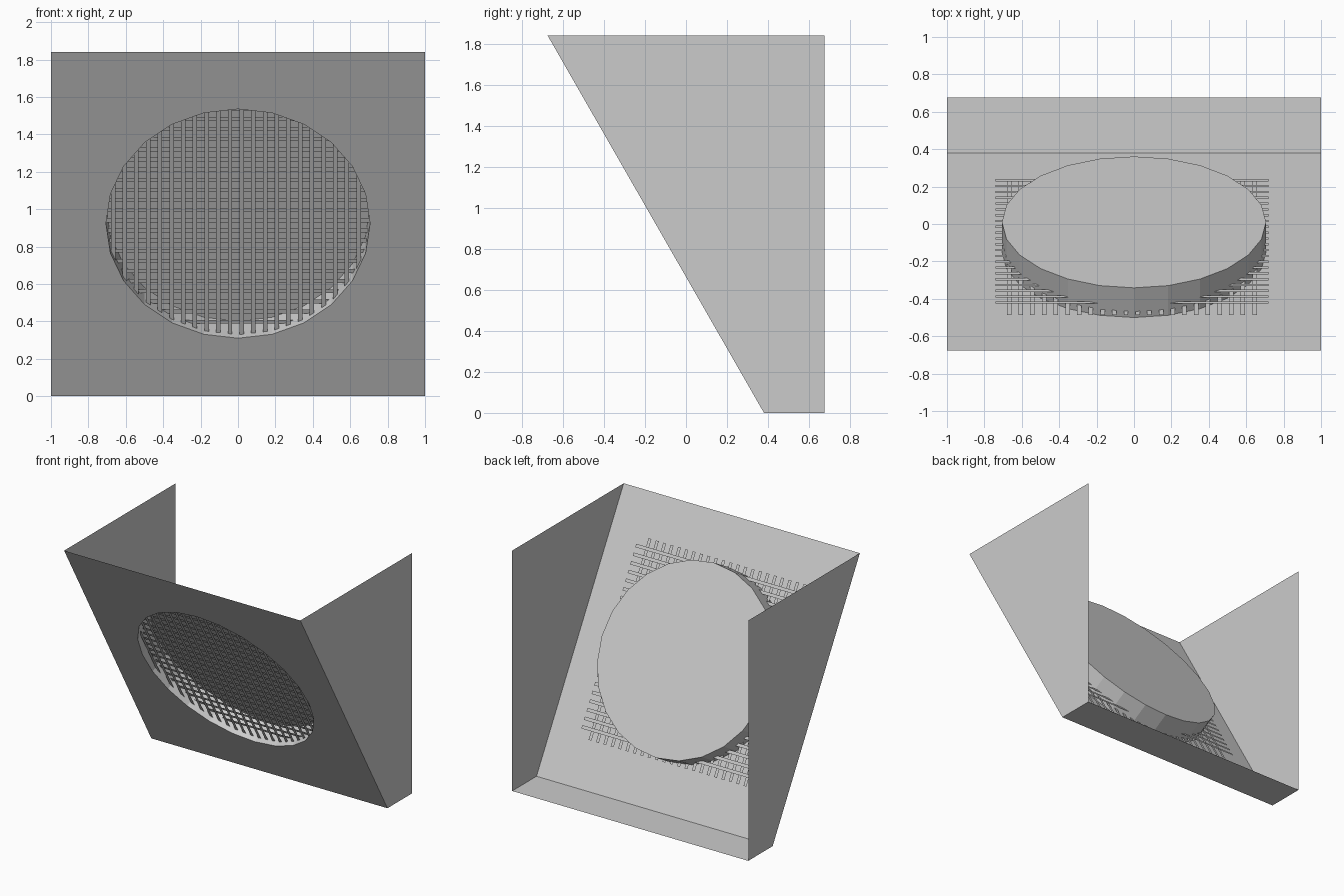
import bpy
import bmesh
import math
from mathutils import Vector

cube = bpy.data.objects.get("Cube")
if cube:
    bpy.data.objects.remove(cube)

grey = bpy.data.materials.new("plain grey")
grey.use_nodes = True
grey.diffuse_color = (0.6, 0.6, 0.6, 1)
grey.node_tree.nodes["Principled BSDF"].inputs["Base Color"].default_value = (0.6, 0.6, 0.6, 1)

# Main outline of the bent sheet
HALF_W, BACK, HEIGHT, FOLD = 1.0, 0.675, 1.84, 0.38
top_edge = Vector((0, -BACK, HEIGHT))
fold_edge = Vector((0, FOLD, 0))
up = (top_edge - fold_edge).normalized()      # up the slope
inward = Vector((0, up.z, -up.y))             # away from the front of the slope
centre = fold_edge + up * (0.9225 / up.z)     # middle of the round opening
RADIUS, DEPTH, SIDES = 0.706, 0.183, 24


def on_slope(x, s, d=0.0):
    """Point at x across, s up the slope from the opening, d behind it."""
    return Vector((x, 0, 0)) + centre + up * s + inward * d


def make(name, build):
    bm = bmesh.new()
    build(bm)
    mesh = bpy.data.meshes.new(name)
    bm.to_mesh(mesh)
    bm.free()
    mesh.materials.append(grey)
    obj = bpy.data.objects.new(name, mesh)
    bpy.context.collection.objects.link(obj)
    return obj


def face(bm, points):
    return bm.faces.new([bm.verts.new(p) for p in points])


def ring(bm, d):
    angles = [2 * math.pi * i / SIDES for i in range(SIDES)]
    return [bm.verts.new(on_slope(RADIUS * math.cos(a), RADIUS * math.sin(a), d)) for a in angles]


def loop_edges(bm, verts):
    return [bm.edges.new((v, verts[i - 1])) for i, v in enumerate(verts)]


# Sloping front with its round opening
def build_front(bm):
    corners = [bm.verts.new(edge + Vector((x, 0, 0)))
               for edge, x in ((fold_edge, -HALF_W), (fold_edge, HALF_W),
                               (top_edge, HALF_W), (top_edge, -HALF_W))]
    edges = loop_edges(bm, corners) + loop_edges(bm, ring(bm, 0))
    bmesh.ops.triangle_fill(bm, edges=edges, use_beauty=True, normal=-inward)


make("front_panel", build_front)

# Side walls and narrow base
for name, x in (("left_wall", HALF_W), ("right_wall", -HALF_W)):
    outline = [(x, FOLD, 0), (x, BACK, 0), (x, BACK, HEIGHT), (x, -BACK, HEIGHT)]
    make(name, lambda bm: face(bm, outline if x > 0 else outline[::-1]))

make("base_strip", lambda bm: face(bm, [(-HALF_W, FOLD, 0), (-HALF_W, BACK, 0),
                                        (HALF_W, BACK, 0), (HALF_W, FOLD, 0)]))


# Shallow round cup behind the opening
def build_cup(bm):
    front, back = ring(bm, 0), ring(bm, DEPTH)
    for i in range(SIDES):
        bm.faces.new((front[i - 1], back[i - 1], back[i], front[i]))
    bm.faces.new(back)
    bmesh.ops.recalc_face_normals(bm, faces=bm.faces)


make("round_cup", build_cup)

# Grille of flat bars, uprights in front of crossbars
BARS, STEP, HALF_BAR, HALF_LEN = 22, 0.0625, 0.012, 0.73
SHIFT_X, SHIFT_S = -0.0115, 0.011


def build_bars(bm, upright, depth):
    for i in range(BARS):
        offset = (i - (BARS - 1) / 2) * STEP
        half_x, half_s = (HALF_BAR, HALF_LEN) if upright else (HALF_LEN, HALF_BAR)
        x = SHIFT_X + (offset if upright else 0)
        s = SHIFT_S + (0 if upright else offset)
        face(bm, [on_slope(x + a * half_x, s + b * half_s, depth)
                  for a, b in ((-1, -1), (1, -1), (1, 1), (-1, 1))])


make("grille_uprights", lambda bm: build_bars(bm, True, 0.037))
make("grille_crossbars", lambda bm: build_bars(bm, False, 0.071))
